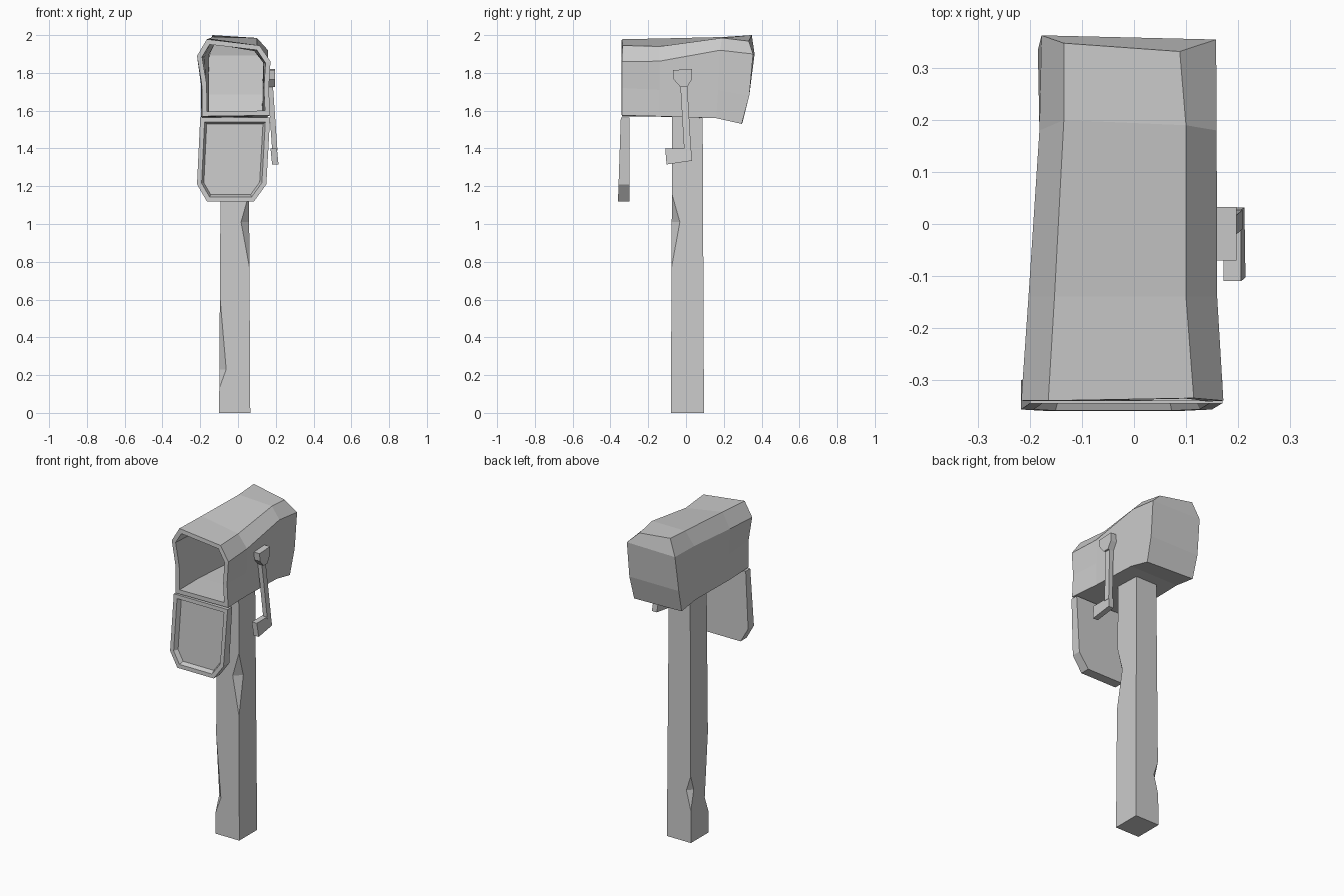
import bpy, bmesh
from mathutils import Vector

if "Cube" in bpy.data.objects:
    bpy.data.objects.remove(bpy.data.objects["Cube"])


def make(name, bm):
    bmesh.ops.recalc_face_normals(bm, faces=bm.faces)
    me = bpy.data.meshes.new(name)
    bm.to_mesh(me)
    bm.free()
    ob = bpy.data.objects.new(name, me)
    bpy.context.collection.objects.link(ob)
    return ob


def loft(rings, caps=True):
    bm = bmesh.new()
    vs = [[bm.verts.new(p) for p in r] for r in rings]
    n = len(vs[0])
    for a, b in zip(vs, vs[1:]):
        for i in range(n):
            j = (i + 1) % n
            bm.faces.new((a[i], a[j], b[j], b[i]))
    if caps:
        bm.faces.new(vs[0])
        bm.faces.new(vs[-1])
    return bm, vs


# Mailbox shell: rings from front to back, starting bottom left
# order: floor L, floor R, wall R, shoulder R, roof R, roof L, shoulder L, wall L
front = [(-.19, -.34, 1.57), (.17, -.34, 1.575), (.163, -.34, 1.72), (.172, -.34, 1.86),
         (.115, -.335, 1.945), (-.165, -.34, 1.978), (-.217, -.34, 1.89), (-.192, -.34, 1.74)]
mid = [(-.195, -.14, 1.568), (.158, -.14, 1.57), (.158, -.14, 1.71), (.16, -.14, 1.862),
       (.1, -.14, 1.94), (-.153, -.14, 1.982), (-.203, -.14, 1.89), (-.195, -.14, 1.73)]
rear = [(-.18, .16, 1.56), (.155, .16, 1.56), (.157, .17, 1.71), (.159, .18, 1.92),
        (.1, .19, 1.985), (-.135, .2, 1.99), (-.182, .18, 1.9), (-.18, .17, 1.72)]
back = [(-.18, .30, 1.54), (.15, .295, 1.53), (.155, .335, 1.68), (.158, .355, 1.9),
        (.088, .332, 1.968), (-.135, .348, 2.0), (-.178, .363, 1.9), (-.185, .335, 1.68)]
bm, vs = loft([front, mid, rear, back], caps=False)
b = vs[-1]
for quad in ((0, 1, 2, 7), (7, 2, 3, 6), (6, 3, 4, 5)):
    bm.faces.new([b[i] for i in quad])
box = make("mailbox_shell", bm)
m = box.modifiers.new("wall", 'SOLIDIFY')
m.thickness = .026
m.offset = -1
m.use_even_offset = True

# Open door, hanging down, with recessed inner panel
outline = [(-.2, 1.565), (.17, 1.565), (.15, 1.21), (.085, 1.12), (-.165, 1.12), (-.217, 1.21)]
lean = lambda z: -.345 - .015 * (1.565 - z) / .445
bm, vs = loft([[(x, -.30, z) for x, z in outline], [(x, lean(z), z) for x, z in outline]])
bmesh.ops.recalc_face_normals(bm, faces=bm.faces)
bm.faces.ensure_lookup_table()
face = bm.faces[-1]
bmesh.ops.inset_region(bm, faces=[face], thickness=.024, use_even_offset=True)
bmesh.ops.inset_region(bm, faces=[face], thickness=.012, depth=-.026, use_even_offset=True)
make("open_door", bm)

# Tapered post
LOW = dict(L=-.10, R=.065, F=-.08, B=.095)
TOP = dict(L=-.09, R=.056, F=-.073, B=.088)


def corner(k, z):
    t = z / 1.575
    return Vector([LOW[c] + (TOP[c] - LOW[c]) * t for c in k] + [z])


bm, _ = loft([[corner(k, z) for k in ("LF", "RF", "RB", "LB")] for z in (0, 1.575)])
post = make("post", bm)


# Chips carved from the post corners
def chip(k, z0, z1, z2, depth):
    sx = 1 if k[0] == "R" else -1
    sy = 1 if k[1] == "B" else -1
    out, side = Vector((sx, sy, 0)), Vector((sx, -sy, 0))
    a, c = corner(k, z0), corner(k, z2)
    inner = corner(k, z1) - out * depth / 2
    bm = bmesh.new()
    for p in (a, inner, c, a + out * .1, c + out * .1):
        for s in (-.1, .1):
            bm.verts.new(p + side * s)
    bmesh.ops.convex_hull(bm, input=bm.verts)
    cut = make("chip_cutter", bm)
    cut.hide_render = True
    cut.hide_viewport = True
    mod = post.modifiers.new("chip", 'BOOLEAN')
    mod.operation = 'DIFFERENCE'
    mod.solver = 'EXACT'
    mod.object = cut


chip("RF", .77, 1.01, 1.16, .043)
chip("LF", .13, .23, .62, .036)
chip("LB", .2, .32, .41, .03)


# Lowered flag: bracket, arm and plate, each a (y, z) profile with thickness in x
def slab(name, prof, x_in, thick, slope=0, zref=0):
    xs = lambda z: x_in + slope * (zref - z)
    bm, _ = loft([[(xs(z) + d, y, z) for y, z in prof] for d in (0, thick)])
    return make(name, bm)


slab("flag_bracket", [(-.07, 1.815), (.033, 1.82), (.033, 1.77), (.007, 1.725), (-.03, 1.725), (-.065, 1.765)],
     .155, .042)
slab("flag_arm", [(-.03, 1.73), (.007, 1.73), (.027, 1.39), (-.01, 1.39)], .157, .028, .07, 1.73)
slab("flag_plate", [(-.11, 1.40), (.027, 1.40), (.032, 1.335), (-.103, 1.315)], .172, .034, .1, 1.40)
